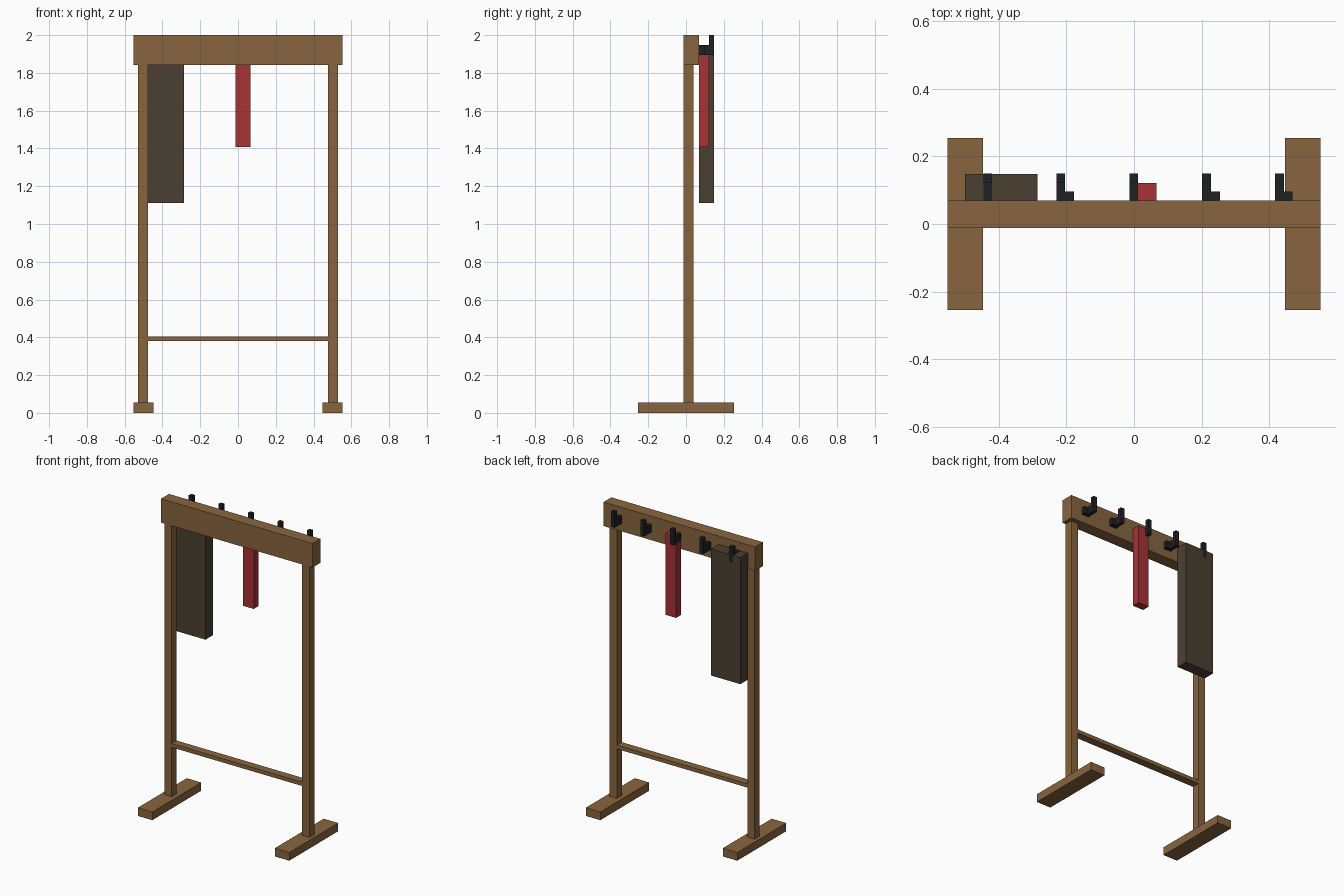
import bpy

cube = bpy.data.objects.get("Cube")
if cube:
    bpy.data.objects.remove(cube, do_unlink=True)


def material(name, rgb):
    mat = bpy.data.materials.new(name)
    mat.use_nodes = True
    mat.diffuse_color = (*rgb, 1)
    mat.node_tree.nodes["Principled BSDF"].inputs["Base Color"].default_value = (*rgb, 1)
    return mat


wood = material("brown wood", (0.25, 0.13, 0.05))
black = material("black metal", (0.014, 0.015, 0.017))
red = material("red cloth", (0.39, 0.032, 0.037))
grey = material("dark olive cloth", (0.069, 0.051, 0.032))


def box(name, x, y, z, mat):
    """Axis-aligned box given by its (low, high) extent on each axis."""
    spans = (x, y, z)
    bpy.ops.mesh.primitive_cube_add(size=1)
    obj = bpy.context.object
    obj.name = name
    for v in obj.data.vertices:
        v.co = [lo + (c + 0.5) * (hi - lo) for c, (lo, hi) in zip(v.co, spans)]
    obj.data.materials.append(mat)
    return obj


POST_Y = (-0.012, 0.04)
BEAM_Y = (-0.012, 0.07)
HOOK_BACK = 0.149

# Frame: feet and posts on both sides, joined by a beam and a low rail
for side, s in (("left", 1), ("right", -1)):
    box(side + "_foot", sorted((s * 0.447, s * 0.553)), (-0.255, 0.255), (0, 0.054), wood)
    box(side + "_post", sorted((s * 0.477, s * 0.529)), POST_Y, (0.054, 1.842), wood)
box("top_beam", (-0.553, 0.553), BEAM_Y, (1.842, 2), wood)
box("lower_rail", (-0.477, 0.477), POST_Y, (0.38, 0.405), wood)

# Hooks: arm, upturned tip and side lug at the beam
for i in range(5):
    x = -0.446 + i * 0.216
    arm_x = (x, x + 0.026)
    box(f"hook_arm_{i}", arm_x, (BEAM_Y[1], 0.123), (1.896, 1.947), black)
    box(f"hook_tip_{i}", arm_x, (0.123, HOOK_BACK), (1.896, 2), black)
    box(f"hook_lug_{i}", (x + 0.026, x + 0.052), (BEAM_Y[1], 0.097), (1.896, 1.943), black)

# Hanging cloths
box("hanging_coat", (-0.5, -0.286), (BEAM_Y[1], HOOK_BACK - 0.001), (1.11, 1.945), grey)
box("hanging_scarf", (-0.013, 0.066), (BEAM_Y[1], 0.122), (1.407, 1.945), red)
